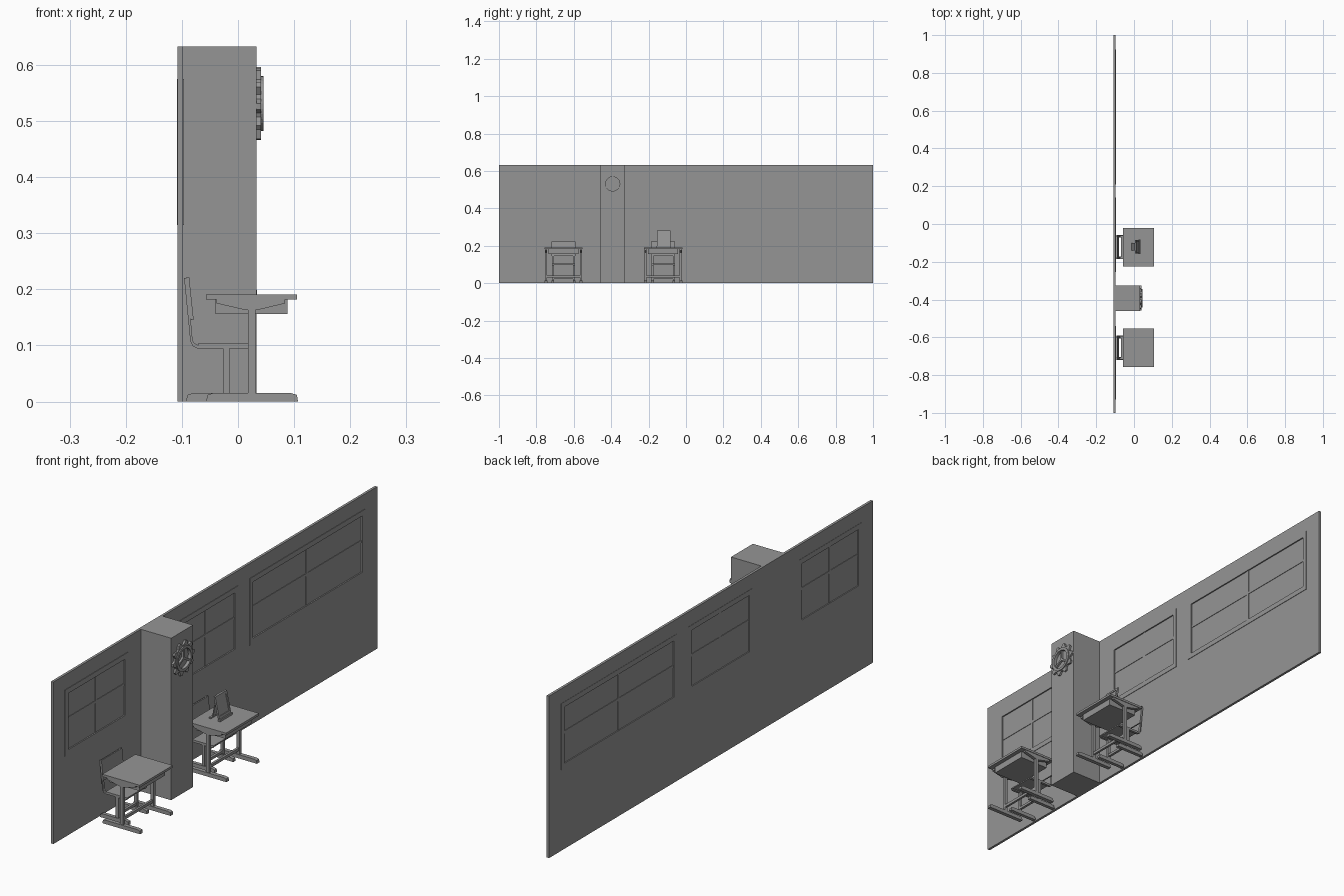
import bpy
import bmesh
from math import sin, cos, tau

if "Cube" in bpy.data.objects:
    bpy.data.objects.remove(bpy.data.objects["Cube"])

grey = bpy.data.materials.new("plain grey")
grey.use_nodes = True
COLOUR = (0.3, 0.3, 0.3, 1)
grey.diffuse_color = COLOUR
grey.node_tree.nodes["Principled BSDF"].inputs["Base Color"].default_value = COLOUR


def finish(name, bm):
    bmesh.ops.recalc_face_normals(bm, faces=bm.faces)
    mesh = bpy.data.meshes.new(name)
    bm.to_mesh(mesh)
    bm.free()
    mesh.materials.append(grey)
    obj = bpy.data.objects.new(name, mesh)
    bpy.context.collection.objects.link(obj)
    return obj


def prism(name, points, lo, hi, axis="y"):
    """Extrude a closed outline: (x, z) along y, or (y, z) along x."""
    bm = bmesh.new()
    place = (lambda a, b, t: (a, t, b)) if axis == "y" else (lambda a, b, t: (t, a, b))
    face = bm.faces.new([bm.verts.new(place(a, b, lo)) for a, b in points])
    moved = bmesh.ops.extrude_face_region(bm, geom=[face])["geom"]
    offset = place(0, 0, hi - lo)
    verts = [v for v in moved if isinstance(v, bmesh.types.BMVert)]
    bmesh.ops.translate(bm, verts=verts, vec=offset)
    return finish(name, bm)


def box(name, x0, x1, y0, y1, z0, z1):
    return prism(name, [(x0, z0), (x1, z0), (x1, z1), (x0, z1)], y0, y1)


def ring(name, outer, inner, x0, x1, cy, cz):
    """Solid ring facing +x; outer is a list of radii, one per step."""
    bm = bmesh.new()
    n = len(outer)
    loops = []
    for x, radii in ((x0, outer), (x1, outer), (x1, [inner] * n), (x0, [inner] * n)):
        loops.append([bm.verts.new((x, cy + r * cos(tau * i / n), cz + r * sin(tau * i / n)))
                      for i, r in enumerate(radii)])
    for k in range(4):
        a, b = loops[k], loops[(k + 1) % 4]
        for i in range(n):
            j = (i + 1) % n
            bm.faces.new((a[i], a[j], b[j], b[i]))
    return finish(name, bm)


def border(name, x0, x1, y0, y1, z0, z1, w):
    """Rectangular frame made of four bars, w wide."""
    box(name + "_bottom", x0, x1, y0, y1, z0, z0 + w)
    box(name + "_top", x0, x1, y0, y1, z1 - w, z1)
    box(name + "_near", x0, x1, y0, y0 + w, z0 + w, z1 - w)
    box(name + "_far", x0, x1, y1 - w, y1, z0 + w, z1 - w)


# Wall with window openings
BACK, FACE, TOP = -0.108, -0.098, 0.633
wall = box("wall", BACK, FACE, -1, 1, 0, TOP)
WINDOWS = [(-0.93, -0.54), (-0.255, 0.14), (0.21, 0.925)]
for i, (y0, y1) in enumerate(WINDOWS):
    tag = f"window_{i + 1}"
    a, b, low, high = y0 + 0.02, y1 - 0.02, 0.335, 0.555
    cutter = box(tag + "_cutter", BACK - 0.02, FACE + 0.02, a, b, low, high)
    cutter.hide_render = True
    cutter.hide_set(True)
    cut = wall.modifiers.new(tag, "BOOLEAN")
    cut.operation, cut.solver, cut.object = "DIFFERENCE", "EXACT", cutter
    # Casing, panes and glazing bars
    border(tag + "_casing", BACK - 0.001, FACE + 0.002, y0, y1, 0.315, 0.575, 0.02)
    box(tag + "_pane", BACK + 0.003, FACE - 0.003, a, b, low, high)
    mid = (a + b) / 2
    box(tag + "_upright", BACK + 0.001, FACE - 0.001, mid - 0.005, mid + 0.005, low, high)
    box(tag + "_crossbar", BACK + 0.001, FACE - 0.001, a, b, 0.45, 0.46)

# Column
CY, CZ, CX = -0.392, 0.531, 0.033
box("column", FACE - 0.004, CX, -0.46, -0.325, 0, TOP)

# Gear-shaped clock
ring("clock_gear", [0.066 if i % 4 < 2 else 0.053 for i in range(40)], 0.046, CX, 0.041, CY, CZ)
ring("clock_rim", [0.049] * 32, 0.038, CX, 0.045, CY, CZ)
for i in range(3):
    t = tau * (i / 3 + 0.25)
    c, s = cos(t), sin(t)
    outline = [(CY + r * c - w * s, CZ + r * s + w * c)
               for r, w in ((-0.006, -0.004), (0.04, -0.004), (0.04, 0.004), (-0.006, 0.004))]
    prism(f"clock_hand_{i + 1}", outline, CX, 0.041, "x")


def foot(name, x0, x1, y, half):
    prism(name, [(x0, 0), (x1, 0), (x1 - 0.002, 0.012), (x1 - 0.012, 0.015),
                 (x0 + 0.012, 0.015), (x0 + 0.003, 0.012)], y - half, y + half)


def desk(tag, y):
    box(tag + "_top", -0.057, 0.105, y - 0.102, y + 0.102, 0.182, 0.191)
    box(tag + "_tray", -0.04, 0.088, y - 0.08, y + 0.08, 0.156, 0.182)
    for side, s in (("right", -1), ("left", 1)):
        c = y + s * 0.094
        foot(f"{tag}_{side}_foot", -0.057, 0.107, c, 0.008)
        box(f"{tag}_{side}_leg", 0.018, 0.031, c - 0.006, c + 0.006, 0.014, 0.166)
        prism(f"{tag}_{side}_bracket", [(-0.038, 0.182), (-0.038, 0.175), (0.014, 0.163),
              (0.034, 0.163), (0.084, 0.175), (0.084, 0.182)], c - 0.006, c + 0.006)
    box(tag + "_stretcher", 0.02, 0.029, y - 0.09, y + 0.09, 0.03, 0.041)


def chair(tag, y):
    # Bent side rails, seat and backrest
    rail = [(-0.096, 0.22), (-0.085, 0.108), (-0.081, 0.099), (-0.073, 0.095), (0.02, 0.095),
            (0.02, 0.101), (-0.072, 0.101), (-0.078, 0.104), (-0.081, 0.11), (-0.091, 0.22)]
    for side, s in (("right", -1), ("left", 1)):
        c = y + s * 0.057
        prism(f"{tag}_{side}_rail", rail, c - 0.005, c + 0.005)
        foot(f"{tag}_{side}_foot", -0.093, 0.03, c, 0.007)
        box(f"{tag}_{side}_leg", -0.027, -0.015, c - 0.005, c + 0.005, 0.014, 0.097)
    box(tag + "_seat", -0.07, 0.022, y - 0.062, y + 0.062, 0.099, 0.104)
    prism(tag + "_backrest", [(-0.092, 0.222), (-0.084, 0.145), (-0.079, 0.145),
                              (-0.087, 0.222)], y - 0.064, y + 0.064)
    box(tag + "_stretcher", -0.026, -0.016, y - 0.057, y + 0.057, 0.022, 0.032)


for i, y in enumerate((-0.655, -0.122)):
    desk(f"desk_{i + 1}", y)
    chair(f"chair_{i + 1}", y)

# Tent-shaped display stand with a framed front, on the second desk
SY, HALF, BASE, PEAK = -0.12, 0.036, 0.191, 0.281


def slab(name, start, end, thick, y0, y1):
    (xa, za), (xb, zb) = start, end
    prism(name, [(xa, za), (xa + thick, za), (xb + thick, zb), (xb, zb)], y0, y1)


def lean(z):
    return 0.024 - 0.02 * (z - BASE) / (PEAK - BASE)


slab("stand_front", (lean(BASE), BASE), (lean(PEAK), PEAK), 0.004, SY - HALF, SY + HALF)
slab("stand_back", (-0.014, BASE), (0.002, PEAK), 0.004, SY - 0.02, SY + 0.02)
box("stand_back_foot", -0.016, -0.008, SY - HALF, SY + HALF, BASE, 0.196)
box("stand_lip", 0.024, 0.034, SY - HALF - 0.003, SY + HALF + 0.003, BASE, 0.199)
for name, z0, z1, a, b in (("top", 0.272, PEAK, -HALF, HALF), ("bottom", 0.199, 0.208, -HALF, HALF),
                           ("right", 0.208, 0.272, -HALF, -HALF + 0.008),
                           ("left", 0.208, 0.272, HALF - 0.008, HALF)):
    slab(f"stand_{name}_trim", (lean(z0), z0), (lean(z1), z1), 0.007, SY + a, SY + b)
